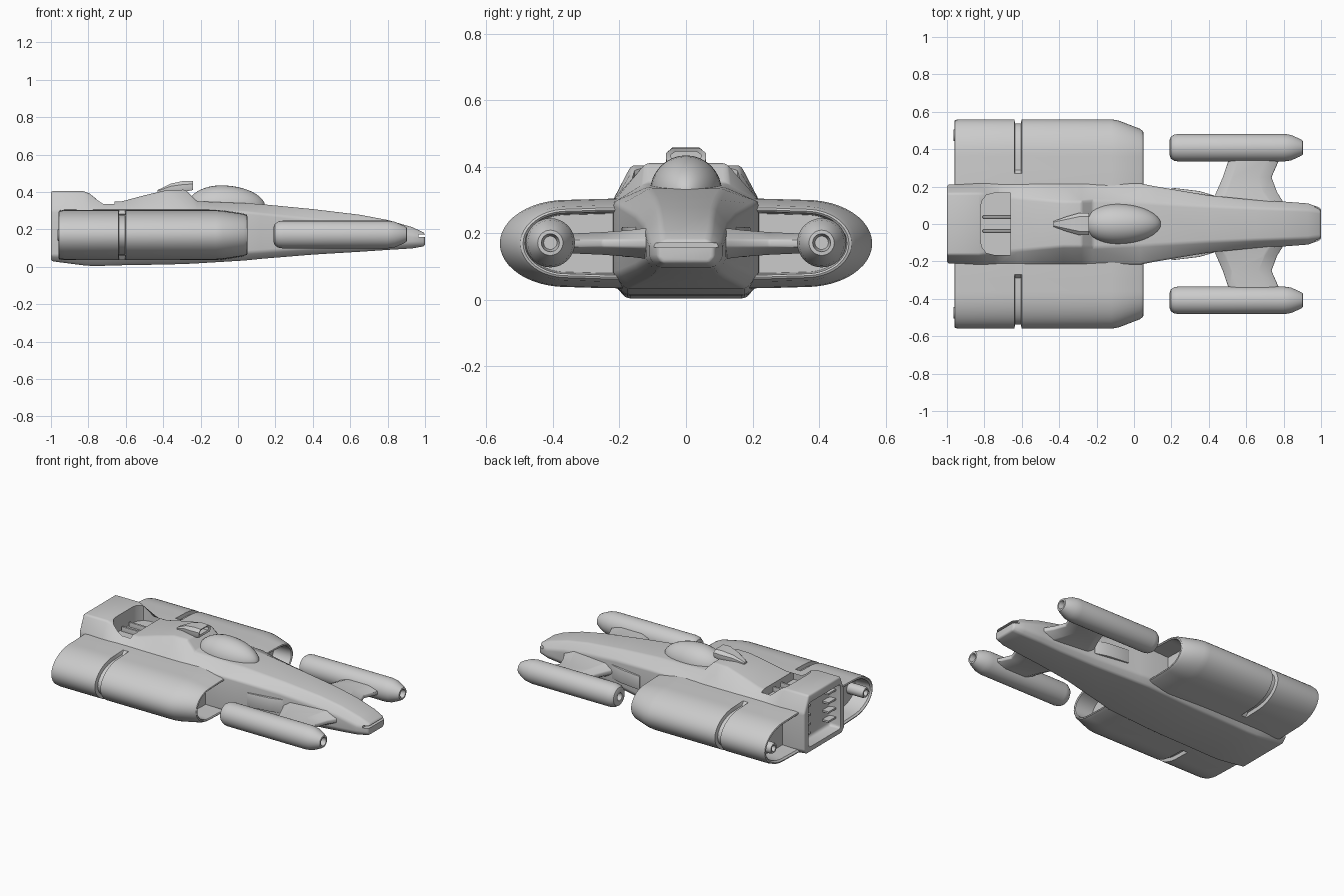
import bpy, bmesh, math
from math import radians, sin, cos, pi

if "Cube" in bpy.data.objects:
    bpy.data.objects.remove(bpy.data.objects["Cube"])


def finish(ob, angle=30):
    """Apply all modifiers, then smooth shade with sharp creases."""
    bpy.ops.object.select_all(action='DESELECT')
    ob.select_set(True)
    bpy.context.view_layer.objects.active = ob
    bpy.ops.object.convert(target='MESH')
    bpy.ops.object.shade_smooth_by_angle(angle=radians(angle))


def loft(name, rings, bevel=0, segs=3, mirror=False, cutters=(), angle=30):
    """Skin equal-length rings of points, cap both ends."""
    bm = bmesh.new()
    vs = [[bm.verts.new(p) for p in r] for r in rings]
    n = len(vs[0])
    for a, b in zip(vs, vs[1:]):
        for i in range(n):
            j = (i + 1) % n
            bm.faces.new((a[i], a[j], b[j], b[i]))
    bm.faces.new(vs[0])
    bm.faces.new(vs[-1])
    bmesh.ops.recalc_face_normals(bm, faces=bm.faces)
    me = bpy.data.meshes.new(name)
    bm.to_mesh(me)
    bm.free()
    ob = bpy.data.objects.new(name, me)
    bpy.context.collection.objects.link(ob)
    if bevel:
        m = ob.modifiers.new("bevel", 'BEVEL')
        m.width, m.segments = bevel, segs
        m.limit_method, m.angle_limit = 'ANGLE', radians(24)
    if mirror:
        m = ob.modifiers.new("mirror", 'MIRROR')
        m.use_axis = (False, True, False)
        m.use_mirror_merge = False
    for c in cutters:
        m = ob.modifiers.new("cut", 'BOOLEAN')
        m.operation, m.object = 'DIFFERENCE', c
    finish(ob, angle)
    return ob


def box(name, x0, x1, y0, y1, z0, z1, **kw):
    return loft(name, [[(x, y0, z0), (x, y1, z0), (x, y1, z1), (x, y0, z1)]
                       for x in (x0, x1)], **kw)


def hull_ring(x, wb, wm, wt, zb, zl, zs, zt):
    half = [(wb, zb), (wm, zl), (wm, zs), (wt, zt)]
    return [(x, y, z) for y, z in half] + [(x, -y, z) for y, z in reversed(half)]


def lathe(name, profile, y, z, n=24, **kw):
    return loft(name, [[(x, y + r * cos(2 * pi * i / n), z + r * sin(2 * pi * i / n))
                        for i in range(n)] for x, r in profile], **kw)


# cutters: rear exhaust bay, dorsal scoop, nose slot
scoop_outline = [(-.66, .165), (-.75, .165), (-.79, .155), (-.815, .12), (-.82, .08)]
scoop_outline += [(x, -y) for x, y in reversed(scoop_outline)]
cutters = [
    box("rear_bay_cutter", -1.1, -.92, -.165, .165, .065, .355, bevel=.02),
    loft("scoop_cutter", [[(x, y, z) for x, y in scoop_outline] for z in (.295, .6)]),
    box("nose_slot_cutter", .965, 1.1, -.2, .2, .158, .172),
]

# fuselage: x, bottom/max/top half widths, bottom/lower/shoulder/top heights
stations = [
    (-1.0, .18, .21, .165, .03, .06, .30, .405),
    (-.83, .18, .22, .165, .008, .05, .30, .405),
    (-.79, .18, .22, .16, .005, .05, .30, .39),
    (-.72, .18, .22, .15, .005, .05, .30, .345),
    (-.62, .18, .22, .14, .008, .05, .30, .35),
    (-.50, .18, .22, .13, .010, .05, .30, .382),
    (-.38, .18, .22, .12, .012, .05, .30, .41),
    (-.28, .18, .22, .12, .015, .055, .30, .412),
    (-.22, .18, .22, .125, .018, .06, .30, .35),
    (.03, .18, .218, .115, .033, .075, .295, .34),
    (.12, .165, .20, .11, .042, .08, .285, .335),
    (.40, .12, .153, .095, .065, .10, .255, .308),
    (.65, .10, .128, .085, .08, .115, .225, .278),
    (.80, .095, .12, .08, .09, .12, .20, .25),
    (.93, .085, .11, .075, .098, .125, .17, .212),
    (1.0, .07, .085, .065, .11, .125, .165, .18),
]
loft("fuselage", [hull_ring(*s) for s in stations], bevel=.018, cutters=cutters)
for c in cutters:
    bpy.data.objects.remove(c)

# louvres in the rear bay, bars in the dorsal scoop
for i in range(4):
    z = .12 + i * .06
    box(f"rear_louvre_{i + 1}", -.965, -.91, .09, .17, z, z + .012, mirror=True)
box("scoop_bar", -.81, -.655, .03, .045, .28, .325, bevel=.004, mirror=True)

# canopy: teardrop dome
rings = []
for k in range(1, 24):
    a = pi * k / 24
    x = -.09 - cos(a) * (.18 if cos(a) > 0 else .235)
    s = sin(a) ** (1 if cos(a) > 0 else 1.1)
    rings.append([(x, .108 * s * cos(2 * pi * i / 32), .325 + .11 * s * sin(2 * pi * i / 32))
                  for i in range(32)])
loft("canopy", rings, angle=50)

# dorsal sensor housing with open front
loft("sensor_housing", [hull_ring(*s) for s in [
    (-.43, .01, .015, .01, .39, .395, .405, .41),
    (-.36, .035, .04, .025, .39, .40, .43, .444),
    (-.29, .055, .06, .04, .40, .415, .44, .459),
    (-.24, .055, .06, .04, .41, .425, .442, .457),
    (-.245, .04, .045, .03, .42, .43, .437, .447),
    (-.28, .04, .045, .03, .42, .43, .437, .447)]])


# engine nacelles: half-stadium section swept along x, hollow at both ends
def nacelle_ring(x, dy, dz, groove=False):
    pts = []
    for k in range(25):
        a = pi / 2 - pi * k / 24
        pts.append((.36 + (.2 - dy) * cos(a), .17 + (.131 - dz) * sin(a)))
    e = 0 if groove else dz
    top = [(.19, .305 - e), (.27, .304 - e), (.29, .303 - dz)]
    low = [(y, .34 - z) for y, z in reversed(top)]
    return [(x, y, z) for y, z in top + pts + low]


loft("engine_nacelle", [nacelle_ring(*r) for r in [
    (-.85, .03, .03), (-.95, .022, .022), (-.96, .012, .012), (-.957, .004, .004),
    (-.93, 0, 0), (-.64, 0, 0), (-.635, .022, .022, True), (-.605, .022, .022, True),
    (-.60, 0, 0), (-.12, 0, 0), (-.08, .008, .003), (.03, .05, .02), (.047, .062, .028),
    (.05, .07, .034), (.045, .076, .04), (-.08, .08, .045)]], mirror=True)

# exhaust nozzle inside each nacelle
lathe("exhaust_nozzle", [(-.84, .035), (-.95, .035), (-.965, .03), (-.965, .02), (-.93, .018)],
      .475, .17, mirror=True)

# forward outrigger pods
lathe("outrigger_pod", [
    (.23, .022), (.192, .025), (.19, .04), (.197, .058), (.215, .07), (.24, .074),
    (.80, .074), (.84, .068), (.885, .048), (.902, .038), (.903, .027), (.87, .02)],
      .408, .172, n=32, mirror=True)


# swept pylons carrying the pods
def pylon_ring(y, x0, x1, t):
    up = [(x0, .012), (x0 + .05, t), (x1 - .07, t), (x1, .012)]
    return [(x, y, .17 + h) for x, h in up] + [(x, y, .17 - h) for x, h in reversed(up)]


loft("outrigger_pylon", [pylon_ring(*r) for r in [
    (.08, .38, .82, .048), (.13, .42, .79, .045), (.17, .44, .765, .04),
    (.25, .475, .735, .034), (.34, .505, .775, .03), (.38, .51, .78, .03)]],
     bevel=.006, segs=2, mirror=True)

# raised side panels ahead of the nacelles
loft("side_panel", [[(x, y - .05, .13), (x, y, .13), (x, y, .22), (x, y - .05, .22)]
                    for x, y in ((.2, .194), (.35, .176), (.43, .152))],
     bevel=.004, segs=2, mirror=True)
